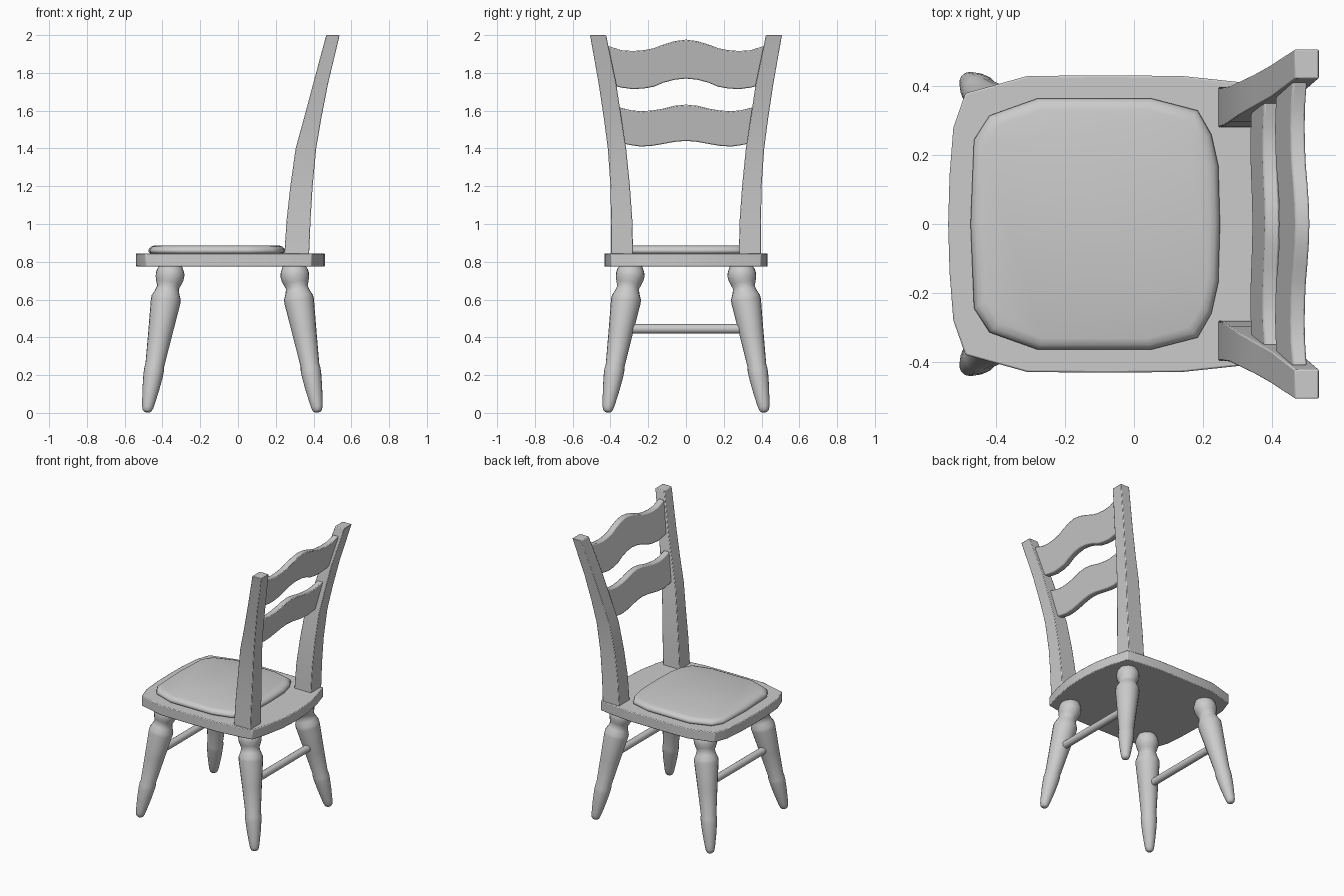
import bpy, math
from mathutils import Vector

if "Cube" in bpy.data.objects:
    bpy.data.objects.remove(bpy.data.objects["Cube"])


def loft(name, rings, bevel=0.0, angle=40):
    """Skin a stack of equal-length closed rings and cap both ends."""
    n = len(rings[0])
    verts = [tuple(p) for r in rings for p in r]
    faces = [(k * n + i, k * n + (i + 1) % n, (k + 1) * n + (i + 1) % n, (k + 1) * n + i)
             for k in range(len(rings) - 1) for i in range(n)]
    faces += [tuple(reversed(range(n))), tuple(range(len(verts) - n, len(verts)))]
    me = bpy.data.meshes.new(name)
    me.from_pydata(verts, [], faces)
    ob = bpy.data.objects.new(name, me)
    bpy.context.collection.objects.link(ob)
    bpy.ops.object.select_all(action='DESELECT')
    ob.select_set(True)
    bpy.context.view_layer.objects.active = ob
    bpy.ops.object.mode_set(mode='EDIT')
    bpy.ops.mesh.select_all(action='SELECT')
    bpy.ops.mesh.normals_make_consistent(inside=False)
    bpy.ops.object.mode_set(mode='OBJECT')
    bpy.ops.object.shade_smooth_by_angle(angle=math.radians(angle))
    if bevel:
        m = ob.modifiers.new("Soft edges", 'BEVEL')
        m.width, m.segments, m.limit_method = bevel, 2, 'ANGLE'
        m.angle_limit = math.radians(40)
    return ob


def mirrored(half):
    """Complete an outline given for y >= 0."""
    return half + [(x, -y) for x, y in reversed(half) if y > 0]


def scaled_ring(outline, cx, half, inset, z):
    s = 1 - inset / half
    return [(cx + (x - cx) * s, y * s, z) for x, y in outline]


# Seat board
seat = mirrored([(-.54, 0), (-.536, .14), (-.525, .28), (-.49, .38), (-.31, .43),
                 (-.08, .432), (.14, .43), (.3, .413), (.39, .397), (.425, .28),
                 (.452, .14), (.46, 0)])
loft("seat", [[(x, y, z) for x, y in seat] for z in (.775, .845)], .005, 30)

# Padded cushion
pad = mirrored([(-.475, 0), (-.465, .245), (-.42, .315), (-.28, .365), (.05, .365),
                (.185, .33), (.225, .26), (.245, .17), (.25, 0)])
loft("cushion", [scaled_ring(pad, -.113, .36, i, z) for i, z in
                 ((.015, .84), (.003, .85), (0, .858), (.004, .87), (.014, .88), (.032, .886))],
     angle=60)

# Turned, splayed legs: (height, radius)
LEG = [(.004, .014), (.012, .024), (.03, .03), (.06, .035), (.13, .045), (.2, .052),
       (.23, .053), (.25, .05), (.42, .064), (.59, .079), (.61, .078), (.64, .065),
       (.665, .058), (.685, .066), (.71, .074), (.73, .076), (.75, .073), (.77, .063), (.785, .055)]


def leg_point(x_top, x_bot, side, z):
    t = z / .775
    return Vector((x_bot + (x_top - x_bot) * t, side * (.417 + (.288 - .417) * t), z))


for label, xt, xb in (("front", -.352, -.483), ("back", .293, .423)):
    for side_name, s in (("left", 1), ("right", -1)):
        axis = leg_point(xt, xb, s, .775) - leg_point(xt, xb, s, 0)
        rot = Vector((0, 0, 1)).rotation_difference(axis)
        rings = []
        for z, r in LEG:
            c = leg_point(xt, xb, s, z)
            rings.append([c + rot @ Vector((r * math.cos(a), r * math.sin(a), 0))
                          for a in (i * math.tau / 20 for i in range(20))])
        loft(f"{label}_leg_{side_name}", rings, angle=50)

    # Rung between the pair of legs
    rx = leg_point(xt, xb, 1, .445).x
    loft(f"{label}_rung", [[(rx + .025 * math.cos(i * math.tau / 16), y,
                             .445 + .025 * math.sin(i * math.tau / 16)) for i in range(16)]
                           for y in (-.33, .33)])

# Curved back posts: z, front x, back x, inner y, outer y
POST = [(.83, .245, .376, .28, .398), (1.02, .257, .384, .284, .397),
        (1.2, .277, .395, .297, .4), (1.4, .305, .414, .317, .414),
        (1.56, .349, .441, .342, .435), (1.74, .397, .476, .369, .462),
        (2.0, .467, .538, .423, .508)]
for side_name, s in (("left", 1), ("right", -1)):
    loft(f"back_post_{side_name}",
         [[(a, s * c, z), (b, s * c, z), (b, s * d, z), (a, s * d, z)]
          for z, a, b, c, d in POST], .004, 30)


# Wavy back rails, leaning with the posts: (y, bottom z, top z) for one half
def rail(name, half_curve, x0, z0, slope):
    curve = [(-y, b, t) for y, b, t in reversed(half_curve)] + half_curve[1:]
    rings = []
    for y, b, t in curve:
        xb, xt = x0 + (b - z0) * slope, x0 + (t - z0) * slope
        rings.append([(xb - .021, y, b), (xb + .021, y, b), (xt + .021, y, t), (xt - .021, y, t)])
    loft(name, rings, .006)


rail("upper_rail", [(0, 1.77, 1.976), (.06, 1.764, 1.968), (.12, 1.748, 1.95),
                    (.17, 1.727, 1.931), (.22, 1.718, 1.921), (.28, 1.714, 1.916),
                    (.34, 1.722, 1.92), (.412, 1.738, 1.942)], .43, 1.715, .23)
rail("lower_rail", [(0, 1.44, 1.632), (.06, 1.435, 1.626), (.12, 1.424, 1.611),
                    (.18, 1.414, 1.601), (.24, 1.41, 1.597), (.29, 1.417, 1.602),
                    (.355, 1.43, 1.618)], .358, 1.41, .2)
